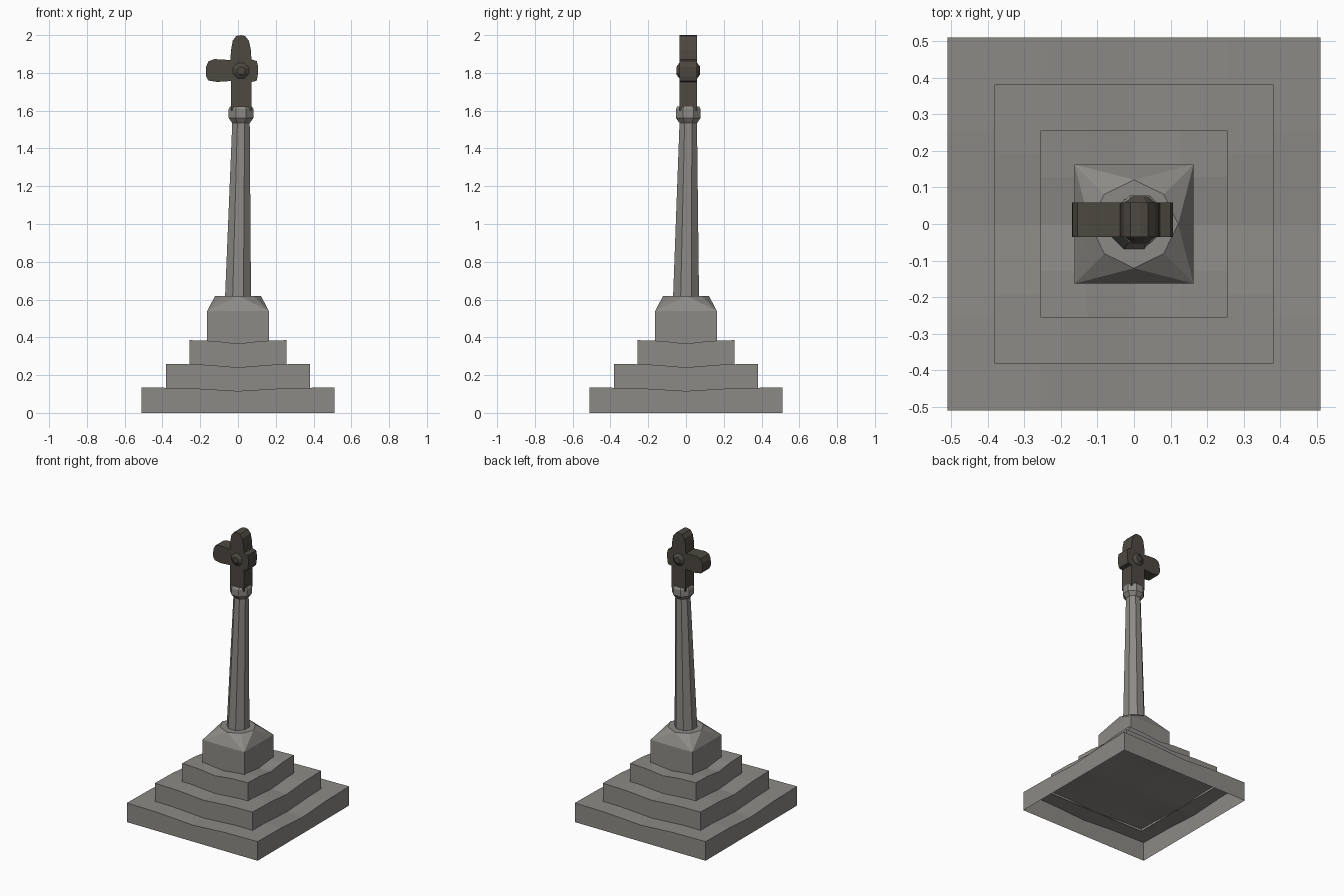
import bpy, bmesh, math

if "Cube" in bpy.data.objects:
    bpy.data.objects.remove(bpy.data.objects["Cube"])


def material(name, rgb):
    m = bpy.data.materials.new(name)
    m.diffuse_color = (*rgb, 1)
    m.use_nodes = True
    m.node_tree.nodes["Principled BSDF"].inputs["Base Color"].default_value = m.diffuse_color
    return m


STONE = material("grey stone", (0.265, 0.255, 0.235))
DARK = material("dark weathered stone", (0.075, 0.066, 0.053))


def finish(name, bm, mat, fix=True):
    if fix:
        bmesh.ops.recalc_face_normals(bm, faces=bm.faces)
    me = bpy.data.meshes.new(name)
    bm.to_mesh(me)
    bm.free()
    me.materials.append(mat)
    ob = bpy.data.objects.new(name, me)
    bpy.context.collection.objects.link(ob)
    return ob


def worn_step(name, half, z0, z1):
    """Square step, open below, its top worn down towards the middle of each side."""
    bm = bmesh.new()
    wear = [0, 0.004, 0.019, 0.004, 0]
    n = 5
    top = [[bm.verts.new((half * (i - 2) / 2, half * (j - 2) / 2,
                          z1 - max(wear[i], wear[j])))
            for j in range(n)] for i in range(n)]
    for i in range(n - 1):
        for j in range(n - 1):
            bm.faces.new((top[i][j], top[i + 1][j], top[i + 1][j + 1], top[i][j + 1]))
    # one flat wall per side
    sides = [[top[i][0] for i in range(n)], [top[n - 1][j] for j in range(n)],
             [top[n - 1 - i][n - 1] for i in range(n)], [top[0][n - 1 - j] for j in range(n)]]
    low = [bm.verts.new((s[0].co.x, s[0].co.y, z0)) for s in sides]
    for k, s in enumerate(sides):
        bm.faces.new([low[k], low[(k + 1) % 4]] + s[::-1])
    finish(name, bm, STONE, fix=False)


def octagon_column(name, rings, mat):
    """rings: (centre x, centre y, z, half width across flats)."""
    bm = bmesh.new()
    loops = []
    for cx, cy, z, h in rings:
        r = h / math.cos(math.pi / 8)
        loops.append([bm.verts.new((cx + r * math.cos(math.pi * (k + .5) / 4),
                                    cy + r * math.sin(math.pi * (k + .5) / 4), z))
                      for k in range(8)])
    for a, b in zip(loops, loops[1:]):
        for k in range(8):
            bm.faces.new((a[k], a[(k + 1) % 8], b[(k + 1) % 8], b[k]))
    bm.faces.new(loops[0][::-1])
    bm.faces.new(loops[-1])
    finish(name, bm, mat)


# three worn steps
worn_step("lower_step", 0.51, 0.0, 0.135)
worn_step("middle_step", 0.382, 0.115, 0.26)
worn_step("upper_step", 0.256, 0.24, 0.385)

# socket block: square below, sloping to an octagonal top
bm = bmesh.new()
corner = [(-1, -1), (1, -1), (1, 1), (-1, 1)]
mid = [(0, -1), (1, 0), (0, 1), (-1, 0)]
bot = [bm.verts.new((0.163 * x, 0.163 * y, 0.362)) for x, y in corner]
sq = [bm.verts.new((0.163 * x, 0.163 * y, 0.54)) for x, y in corner]
tc = [bm.verts.new((0.081 * x, 0.081 * y, 0.62)) for x, y in corner]
tm = [bm.verts.new((0.121 * x, 0.121 * y, 0.62)) for x, y in mid]
for k in range(4):
    n = (k + 1) % 4
    bm.faces.new((bot[k], bot[n], sq[n], sq[k]))
    bm.faces.new((sq[k], sq[n], tm[k]))
    bm.faces.new((sq[k], tm[k], tc[k]))
    bm.faces.new((sq[n], tc[n], tm[k]))
bm.faces.new([v for k in range(4) for v in (tc[k], tm[k])])
finish("socket_block", bm, STONE)

# leaning, tapering shaft and its collar
CX, CY = 0.016, 0.012
octagon_column("shaft", [(0, 0, 0.60, 0.069), (CX, CY, 1.545, 0.046)], STONE)
octagon_column("collar", [(CX, CY, 1.535, 0.047), (CX, CY, 1.562, 0.066),
                          (CX, CY, 1.608, 0.066), (CX, CY, 1.622, 0.058)], STONE)

# cross head: outline in x/z, one arm broken short
outline = [(-0.038, 1.60), (0.071, 1.60), (0.071, 1.752), (0.098, 1.757), (0.104, 1.78),
           (0.107, 1.83), (0.10, 1.862), (0.071, 1.872), (0.068, 1.92), (0.058, 1.97),
           (0.038, 1.995), (0.016, 2.0), (-0.010, 1.995), (-0.028, 1.97), (-0.037, 1.92),
           (-0.040, 1.868), (-0.125, 1.873), (-0.155, 1.862), (-0.168, 1.835),
           (-0.170, 1.785), (-0.158, 1.76), (-0.11, 1.752), (-0.038, 1.757)]
bm = bmesh.new()
front = [bm.verts.new((x, -0.035, z)) for x, z in outline]
back = [bm.verts.new((x, 0.059, z)) for x, z in outline]
bm.faces.new(front)
bm.faces.new(back[::-1])
for k in range(len(outline)):
    n = (k + 1) % len(outline)
    bm.faces.new((front[k], back[k], back[n], front[n]))
finish("cross_head", bm, DARK)

# central boss showing on both faces
bm = bmesh.new()
rings = [[bm.verts.new((CX + r * math.cos(k * math.pi / 4 + math.pi / 8), CY + y,
                        1.812 + r * math.sin(k * math.pi / 4 + math.pi / 8)))
          for k in range(8)]
         for y, r in ((-0.063, 0.022), (-0.046, 0.046), (0.046, 0.046), (0.063, 0.022))]
for a, b in zip(rings, rings[1:]):
    for k in range(8):
        bm.faces.new((a[k], a[(k + 1) % 8], b[(k + 1) % 8], b[k]))
bm.faces.new(rings[0])
bm.faces.new(rings[-1])
finish("cross_boss", bm, DARK)
